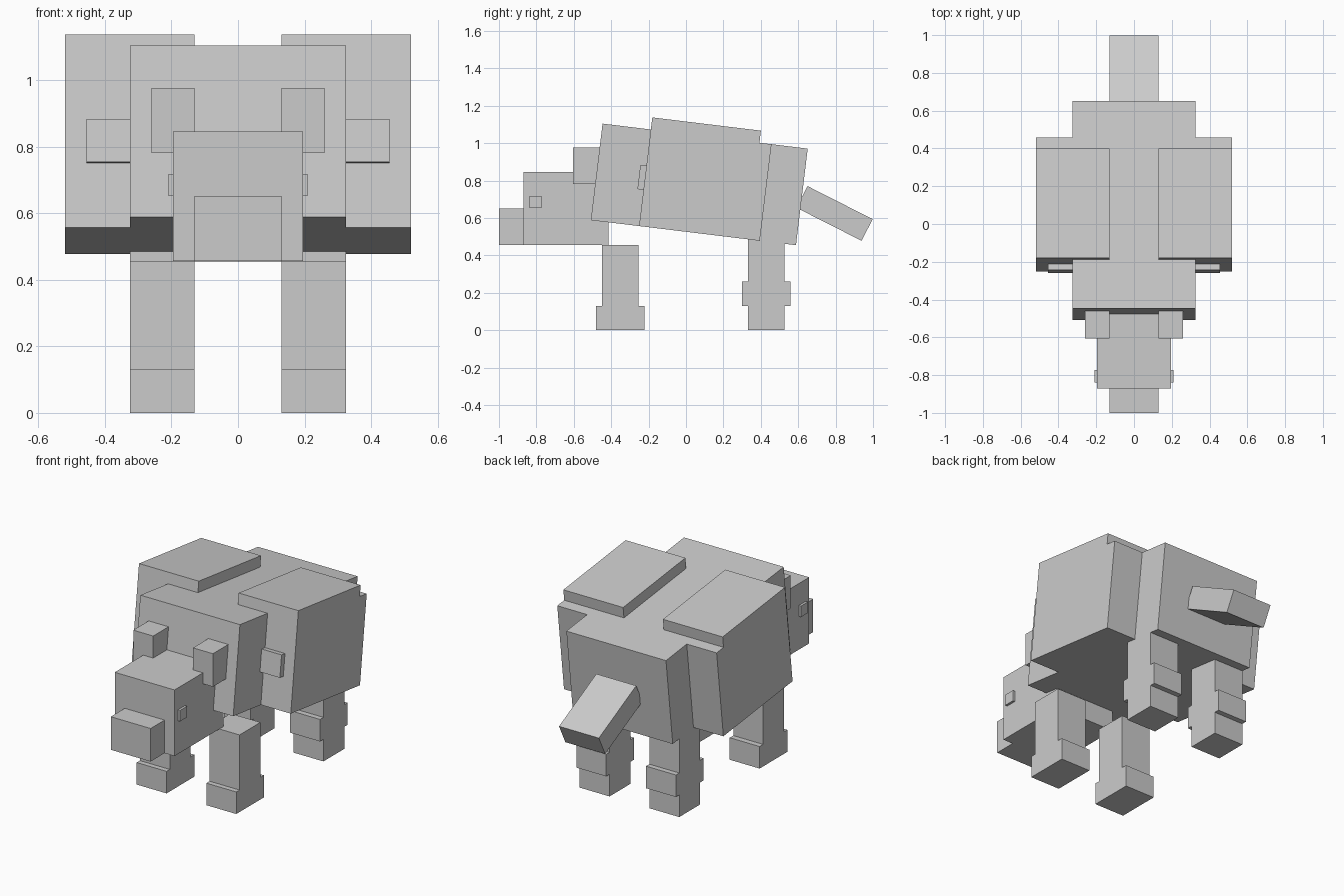
import bpy
import math
from mathutils import Matrix, Vector

if "Cube" in bpy.data.objects:
    bpy.data.objects.remove(bpy.data.objects["Cube"])

U = 0.065  # block unit
grey = bpy.data.materials.new("plain_grey")
grey.diffuse_color = (0.6, 0.6, 0.6, 1)
grey.use_nodes = True
grey.node_tree.nodes["Principled BSDF"].inputs["Base Color"].default_value = grey.diffuse_color


def box(name, x, y, z, frame=Matrix()):
    """Box from (min, max) ranges, placed by an optional tilted frame."""
    c = [(a + b) / 2 for a, b in (x, y, z)]
    s = [b - a for a, b in (x, y, z)]
    bpy.ops.mesh.primitive_cube_add(size=1)
    ob = bpy.context.object
    ob.name = name
    ob.data.transform(frame @ Matrix.Translation(c) @ Matrix.Diagonal((*s, 1)))
    ob.data.materials.append(grey)


def pair(name, x, y, z, frame=Matrix()):
    """Mirrored left and right boxes."""
    box("right_" + name, x, y, z, frame)
    box("left_" + name, (-x[1], -x[0]), y, z, frame)


def tilted(y, z, degrees):
    return Matrix.Translation((0, y, z)) @ Matrix.Rotation(math.radians(degrees), 4, 'X')


def u(a, b):
    return (a * U, b * U)


# Tilted trunk; frame origin is its lower front edge
trunk = tilted(-0.509, 0.588, -6.95)
box("body", u(-5, 5), u(0, 17), u(0, 8), trunk)
pair("side_bulk", u(5, 8), u(4, 14), u(0, 8), trunk)
pair("back_plate", u(2, 8), u(4, 13), u(8, 9), trunk)
pair("side_knob", u(5, 7), u(3.5, 4), u(3, 5), trunk)

# Head
box("head", u(-3, 3), (-0.87, -0.415), (0.456, 0.846))
box("snout", u(-2, 2), (-1.0, -0.87), (0.456, 0.651))
pair("ear", u(2, 4), (-0.605, -0.41), (0.781, 0.976))
pair("eye", (0.195, 0.209), (-0.838, -0.773), (0.652, 0.717))

# Legs
pair("front_leg", u(2, 5), (-0.45, -0.255), (0.13, 0.455))
pair("front_foot", u(2, 5), (-0.48, -0.222), (0, 0.13))
pair("hind_foot", u(2, 5), (0.332, 0.527), (0, 0.13))
pair("hind_ankle", u(2, 5), (0.3, 0.558), (0.13, 0.26))
pair("hind_leg", u(2, 5), (0.332, 0.527), (0.26, 0.52))

# Drooping tail; frame origin is its upper root edge
box("tail", u(-2, 2), u(0, 6), u(-2, 0), tilted(0.65, 0.77, -26.9))
